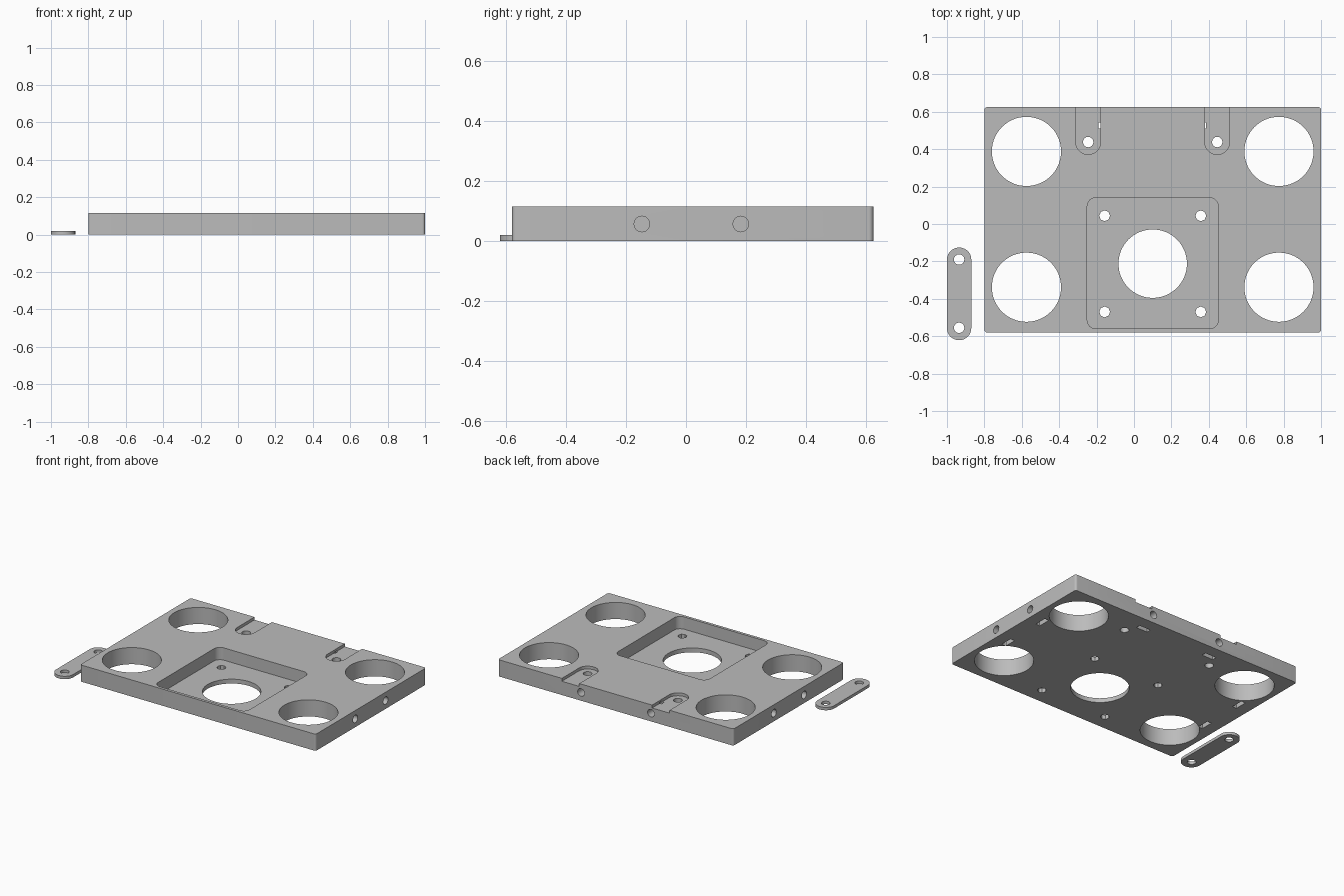
import bpy, bmesh, math
from mathutils import Matrix, Vector

if "Cube" in bpy.data.objects:
    bpy.data.objects.remove(bpy.data.objects["Cube"])

MID = 0.1                     # symmetry line of the plate in x
HEIGHT = 0.115
LINK = 0.02                   # link thickness and slot depth
THROUGH = (-0.1, 0.3)

grey = bpy.data.materials.new("light grey")
grey.use_nodes = True
grey.diffuse_color = (0.5, 0.5, 0.5, 1)
grey.node_tree.nodes["Principled BSDF"].inputs["Base Color"].default_value = (0.5, 0.5, 0.5, 1)


def circle(r, n, turn=0.0):
    return [(r * math.cos(turn + math.tau * i / n), r * math.sin(turn + math.tau * i / n))
            for i in range(n)]


def rounded(w, d, r, n=8):
    """Outline of a rounded rectangle centred on the origin."""
    pts = []
    for k, (sx, sy) in enumerate([(1, 1), (-1, 1), (-1, -1), (1, -1)]):
        for i in range(n + 1):
            a = math.pi / 2 * (k + i / n)
            pts.append((sx * (w / 2 - r) + r * math.cos(a), sy * (d / 2 - r) + r * math.sin(a)))
    return pts


def prism(name, outline, low, high, matrix):
    """Extrude an outline from low to high, then place it."""
    bm = bmesh.new()
    face = bm.faces.new([bm.verts.new((x, y, low)) for x, y in outline])
    top = bmesh.ops.extrude_face_region(bm, geom=[face])["geom"]
    bmesh.ops.translate(bm, vec=(0, 0, high - low),
                        verts=[v for v in top if isinstance(v, bmesh.types.BMVert)])
    bmesh.ops.remove_doubles(bm, verts=bm.verts, dist=1e-5)
    bmesh.ops.transform(bm, matrix=matrix, verts=bm.verts)
    bmesh.ops.recalc_face_normals(bm, faces=bm.faces)
    mesh = bpy.data.meshes.new(name)
    bm.to_mesh(mesh)
    bm.free()
    mesh.materials.append(grey)
    obj = bpy.data.objects.new(name, mesh)
    bpy.context.collection.objects.link(obj)
    return obj


def at(x, y, z=0.0):
    return Matrix.Translation((x, y, z))


def carve(obj, cutters):
    """Subtract every cutter, keep the result, remove the cutters."""
    for c in cutters:
        c.hide_render = True
        mod = obj.modifiers.new("cut", 'BOOLEAN')
        mod.operation, mod.solver, mod.object = 'DIFFERENCE', 'EXACT', c
    graph = bpy.context.evaluated_depsgraph_get()
    graph.update()
    mesh = bpy.data.meshes.new_from_object(obj.evaluated_get(graph))
    obj.modifiers.clear()
    obj.data = mesh
    for c in cutters:
        bpy.data.objects.remove(c)
    bpy.ops.object.select_all(action='DESELECT')
    obj.select_set(True)
    bpy.context.view_layer.objects.active = obj
    bpy.ops.object.shade_smooth_by_angle(angle=math.radians(30))


def hole(x, y, r, n):
    return prism("hole_cutter", circle(r, n), *THROUGH, at(x, y))


def bolt_and_nut(x, y, inward):
    """Horizontal bolt hole from an outer face, with a nut trap open below."""
    d = Vector(inward)
    side = Vector((0, 0, 1)).cross(d)
    # local x = sideways, local y = up, local z = inward
    m = Matrix((side, (0, 0, 1), d)).transposed().to_4x4()
    m.translation = (x, y, 0.057)
    nut = circle(0.05, 6, math.pi / 2)
    trap = [nut[0], nut[1], (nut[1][0], -0.1), (nut[5][0], -0.1), nut[5]]
    return [prism("bolt_cutter", circle(0.026, 24), -0.05, 0.13, m),
            prism("trap_cutter", trap, 0.083, 0.115, m)]


# Base plate
plate = prism("base_plate", rounded(1.8, 1.205, 0.015, 6), 0, HEIGHT, at(MID, 0.0225))
cutters = []

# Four large bores
for sx in (-1, 1):
    for y in (0.388, -0.338):
        cutters.append(hole(MID + sx * 0.675, y, 0.185, 64))

# Square pocket with centre bore and four screw holes
cutters.append(prism("pocket_cutter", rounded(0.7, 0.7, 0.045), 0.03, 0.3, at(MID, -0.21)))
cutters.append(hole(MID, -0.212, 0.183, 64))
for sx in (-1, 1):
    for sy in (-1, 1):
        cutters.append(hole(MID + sx * 0.257, -0.213 + sy * 0.257, 0.029, 8))

# Round-ended link slots, open at the back edge
for sx in (-1, 1):
    x = MID + sx * 0.345
    cutters.append(prism("slot_cutter", rounded(0.133, 0.6, 0.066, 12),
                         HEIGHT - LINK, 0.3, at(x, 0.672)))
    cutters.append(hole(x, 0.438, 0.028, 16))

# Bolt holes and nut traps on both sides and at the back
for y in (-0.147, 0.183):
    cutters += bolt_and_nut(1.0, y, (-1, 0, 0))
    cutters += bolt_and_nut(-0.8, y, (1, 0, 0))
for x in (-0.17, 0.365):
    cutters += bolt_and_nut(x, 0.625, (0, -1, 0))
carve(plate, cutters)

# Loose link with a hole at each end
link = prism("link_strap", rounded(0.13, 0.495, 0.064, 12), 0, LINK, at(-0.935, -0.3735))
carve(link, [hole(-0.935, y, 0.028, 16) for y in (-0.19, -0.555)])
